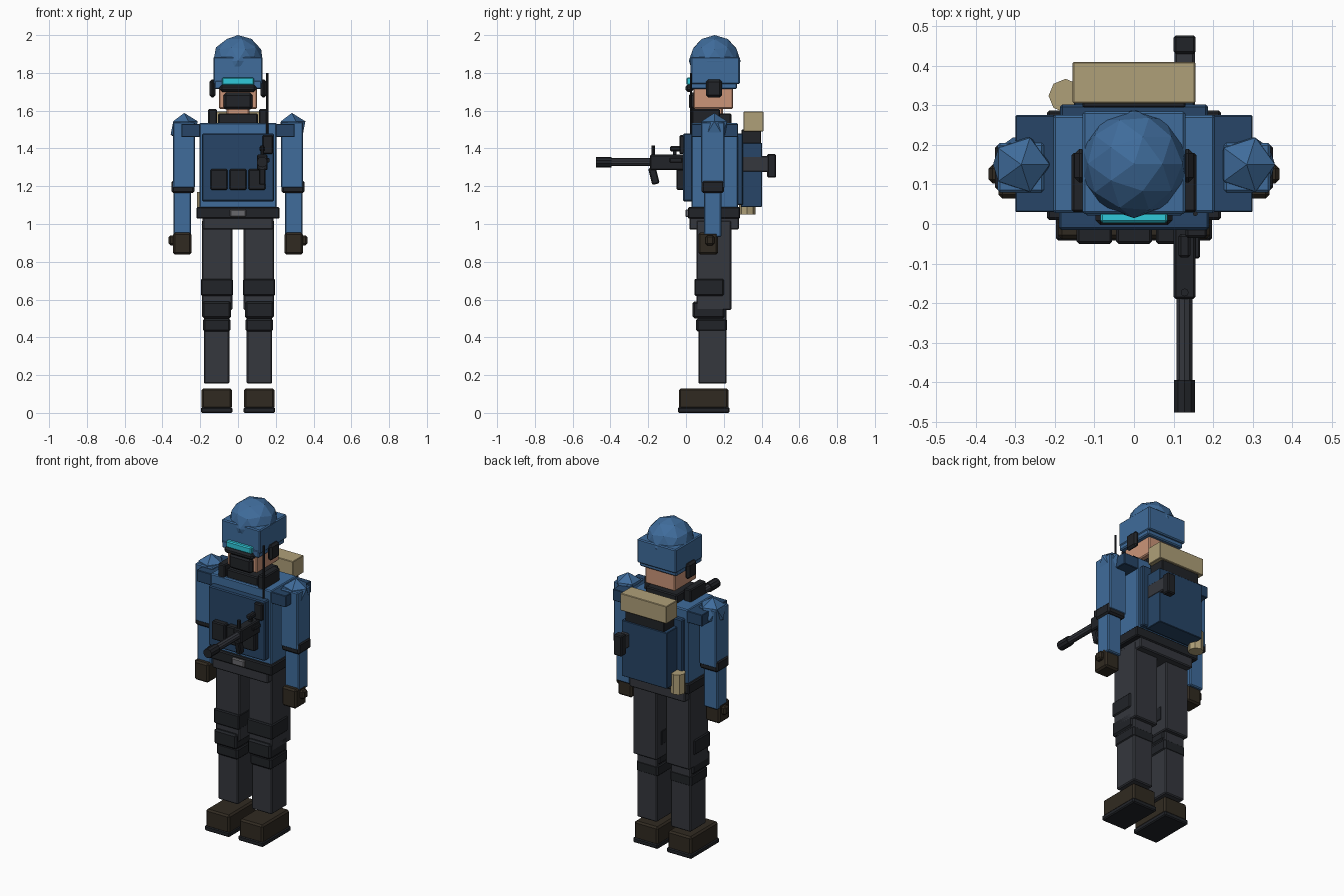
import bpy
from math import radians

if "Cube" in bpy.data.objects:
    bpy.data.objects.remove(bpy.data.objects["Cube"])

COLORS = {
    "blue": (0.05, 0.15, 0.33), "navy": (0.02, 0.06, 0.135), "trouser": (0.035, 0.038, 0.047),
    "black": (0.015, 0.017, 0.021), "brown": (0.03, 0.023, 0.015), "tan": (0.43, 0.35, 0.19),
    "skin": (0.6, 0.3, 0.19), "cyan": (0.03, 0.58, 0.7), "grey": (0.14, 0.14, 0.15),
}
MATS = {}
for key, rgb in COLORS.items():
    MATS[key] = bpy.data.materials.new(key)
    MATS[key].diffuse_color = (*rgb, 1)


def finish(name, color, bevel=0.0):
    ob = bpy.context.object
    ob.name = name
    ob.data.materials.append(MATS[color])
    if bevel:
        mod = ob.modifiers.new("bevel", "BEVEL")
        mod.width, mod.segments = bevel, 1
    return ob


def box(name, color, x, y, z, bevel=0.006, tilt=0):
    """Box from (min, max) ranges on each axis."""
    bpy.ops.mesh.primitive_cube_add(size=1, location=[sum(r) / 2 for r in (x, y, z)])
    ob = bpy.context.object
    size = [r[1] - r[0] for r in (x, y, z)]
    for v in ob.data.vertices:
        v.co = [c * s for c, s in zip(v.co, size)]
    ob.rotation_euler.x = radians(tilt)
    return finish(name, color, bevel)


def pair(name, color, x, y, z, bevel=0.006):
    box("right_" + name, color, x, y, z, bevel)
    box("left_" + name, color, (-x[1], -x[0]), y, z, bevel)


def cyl(name, color, r, loc, length, along_y=False, sides=10):
    bpy.ops.mesh.primitive_cylinder_add(vertices=sides, radius=r, depth=length, location=loc,
                                        rotation=(radians(90) if along_y else 0, 0, 0))
    return finish(name, color)


def ico(name, color, r, loc, level):
    bpy.ops.mesh.primitive_ico_sphere_add(subdivisions=level, radius=r, location=loc)
    return finish(name, color)


# Head and helmet
box("neck", "skin", (-.06, .06), (.095, .195), (1.55, 1.63))
box("head", "skin", (-.1, .1), (.04, .25), (1.61, 1.74))
box("helmet_shell", "blue", (-.13, .13), (.025, .285), (1.74, 1.885))
box("helmet_rim", "blue", (-.125, .125), (.022, .27), (1.715, 1.76))
ico("helmet_dome", "blue", .137, (0, .152, 1.863), 3 - 1)
box("goggle_lens", "cyan", (-.085, .085), (.003, .03), (1.735, 1.775))
box("goggle_frame", "black", (-.097, .097), (-.003, .04), (1.7, 1.737), .012)
box("face_mask", "black", (-.077, .077), (.015, .06), (1.605, 1.695), .014)
pair("ear_cup", "black", (.12, .15), (.105, .19), (1.67, 1.765), .012)

# Torso
box("torso", "blue", (-.205, .205), (.028, .275), (1.06, 1.535))
box("collar", "black", (-.105, .105), (.04, .24), (1.53, 1.585))
pair("neck_strap", "black", (.11, .158), (.03, .18), (1.52, 1.608))
box("chest_plate", "navy", (-.19, .19), (-.015, .04), (1.12, 1.48))
box("back_plate", "navy", (-.187, .187), (.26, .302), (1.1, 1.48))
pair("shoulder_block", "navy", (.2, .3), (.03, .275), (1.46, 1.53), .003)
for i in (-1, 0, 1):
    box("chest_pouch", "black", (i * .1 - .045, i * .1 + .045), (-.05, -.005), (1.18, 1.29))
box("radio", "black", (.13, .185), (-.035, 0), (1.37, 1.47))
cyl("antenna", "black", .006, (.155, .026, 1.62), .36, sides=8)
box("belt", "black", (-.22, .22), (.01, .287), (1.028, 1.09))
box("belt_buckle", "grey", (-.042, .042), (-.003, .02), (1.036, 1.078))
box("pelvis", "trouser", (-.187, .187), (.018, .28), (.97, 1.04))

# Arms
for side, s in (("right", 1), ("left", -1)):
    ico(side + "_shoulder_pad", "blue", .08, (s * .285, .15, 1.508), 1)
pair("upper_arm", "blue", (.228, .345), (.08, .205), (1.19, 1.54))
pair("forearm", "blue", (.248, .342), (.095, .187), (.93, 1.2))
pair("elbow_pad", "black", (.23, .352), (.083, .202), (1.163, 1.23), .01)
pair("glove", "brown", (.247, .343), (.065, .17), (.838, .955), .01)
pair("glove_thumb", "brown", (.335, .368), (.103, .15), (.887, .94), .01)

# Legs
pair("thigh", "trouser", (.03, .19), (.055, .24), (.545, 1.02))
pair("thigh_band", "black", (.027, .197), (.045, .2), (.62, .71))
pair("knee_pad", "black", (.037, .19), (.035, .205), (.5, .59), .01)
pair("knee_strap", "black", (.04, .186), (.053, .217), (.43, .5), .01)
pair("shin", "trouser", (.046, .181), (.065, .215), (.155, .56))
pair("boot", "brown", (.033, .192), (-.038, .225), (.02, .13), .01)
pair("boot_sole", "black", (.03, .197), (-.042, .23), (0, .03))

# Backpack
box("backpack", "navy", (-.152, .152), (.29, .402), (1.09, 1.43), .003)
box("backpack_strap", "black", (-.13, .13), (.295, .398), (1.42, 1.5), .003)
box("bedroll", "tan", (-.155, .155), (.305, .41), (1.49, 1.595), .003)
cyl("canteen", "tan", .043, (-.173, .324, 1.11), .12, sides=8)

# Rifle
GX = .128
box("rifle_receiver", "black", (GX - .028, GX + .028), (-.19, .05), (1.285, 1.367))
cyl("rifle_barrel", "trouser", .0215, (GX, -.29, 1.328), .24, True)
cyl("rifle_muzzle", "black", .028, (GX, -.435, 1.328), .082, True)
box("rifle_stock", "trouser", (GX - .026, GX + .026), (.05, .44), (1.275, 1.36))
box("rifle_butt", "black", (GX - .028, GX + .028), (.43, .477), (1.245, 1.37))
box("rifle_grip", "black", (GX - .017, GX + .017), (-.19, -.15), (1.21, 1.3), tilt=14)
cyl("front_sight", "black", .01, (GX, -.173, 1.388), .056, sides=8)
box("rear_sight", "black", (GX - .015, GX + .015), (-.085, -.025), (1.385, 1.412))
box("sight_mount", "black", (GX - .01, GX + .01), (-.07, -.05), (1.36, 1.39), .002)
box("charging_handle", "black", (.15, .167), (-.087, -.02), (1.325, 1.35), .004)

for m in bpy.data.materials:
    if m.users and not m.is_grease_pencil:
        m.use_nodes = True
        m.node_tree.nodes["Principled BSDF"].inputs["Base Color"].default_value = m.diffuse_color
